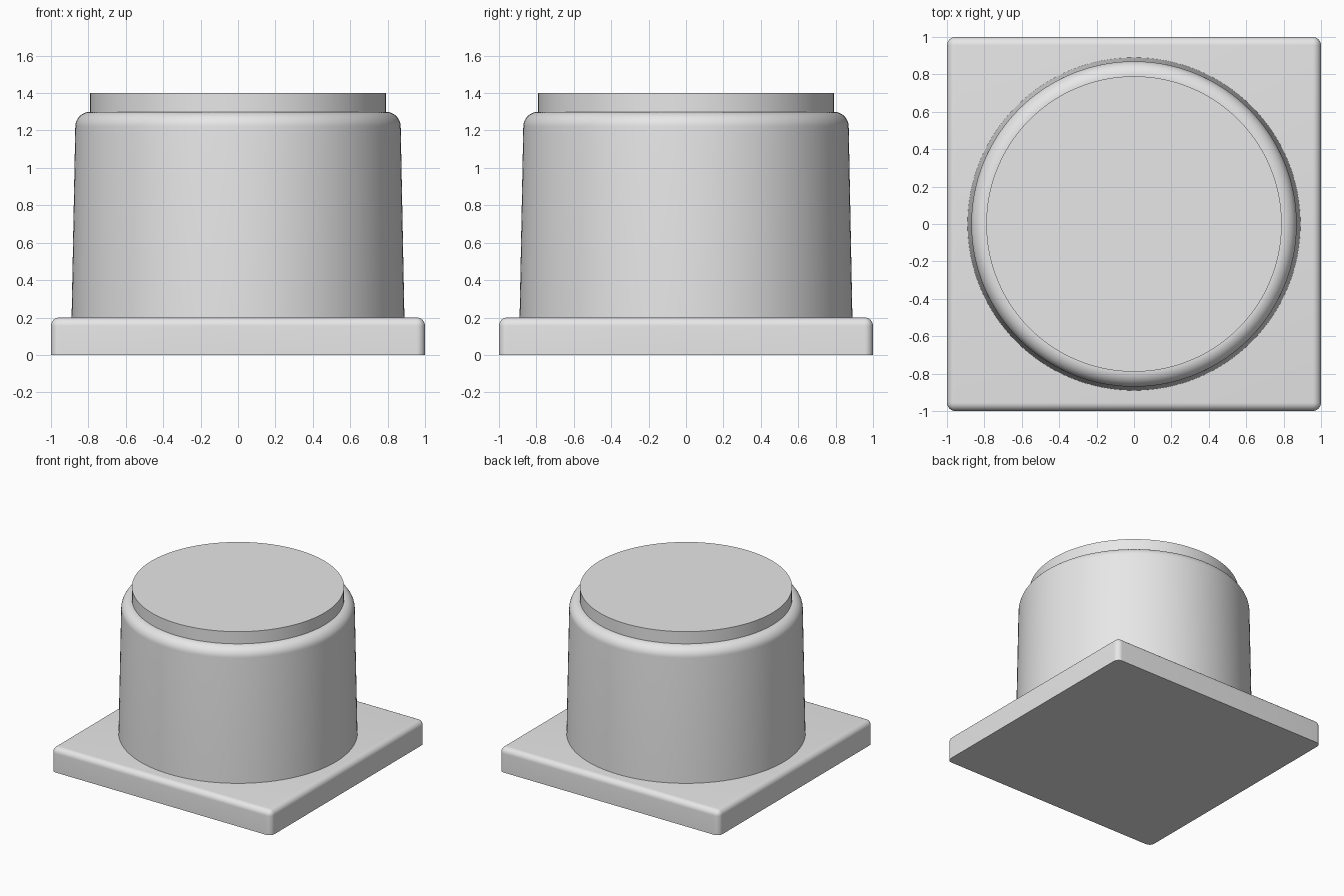
import bpy, bmesh, math

cube = bpy.data.objects.get("Cube")
if cube:
    bpy.data.objects.remove(cube, do_unlink=True)

GREY = (0.8, 0.8, 0.8, 1)
grey = bpy.data.materials.new("light_grey")
grey.use_nodes = True
grey.diffuse_color = GREY
grey.node_tree.nodes["Principled BSDF"].inputs["Base Color"].default_value = GREY


def finish(bm, name):
    bmesh.ops.recalc_face_normals(bm, faces=bm.faces)
    mesh = bpy.data.meshes.new(name)
    bm.to_mesh(mesh)
    bm.free()
    mesh.materials.append(grey)
    obj = bpy.data.objects.new(name, mesh)
    bpy.context.collection.objects.link(obj)
    bpy.ops.object.select_all(action="DESELECT")
    obj.select_set(True)
    bpy.context.view_layer.objects.active = obj
    bpy.ops.object.shade_smooth_by_angle(angle=math.radians(30))
    return obj


def lathe(name, profile, sides=128):
    """Spin a (radius, height) profile around z and close both ends."""
    bm = bmesh.new()
    rings = []
    for r, z in profile:
        rings.append([bm.verts.new((r * math.cos(a), r * math.sin(a), z))
                      for a in (math.tau * i / sides for i in range(sides))])
    for low, high in zip(rings, rings[1:]):
        for i in range(sides):
            j = (i + 1) % sides
            bm.faces.new((low[i], low[j], high[j], high[i]))
    bm.faces.new(rings[0])
    bm.faces.new(rings[-1])
    return finish(bm, name)


# Square base plate: rounded corners and top rim, sharp underside
bm = bmesh.new()
bmesh.ops.create_cube(bm, size=1)
for v in bm.verts:
    v.co = (v.co.x * 2, v.co.y * 2, (v.co.z + 0.5) * 0.2)
rounded = [e for e in bm.edges if max(v.co.z for v in e.verts) > 0.1]
bmesh.ops.bevel(bm, geom=rounded, offset=0.045, segments=8, profile=0.5, affect="EDGES")
finish(bm, "base_plate")

# Tapered drum with a rounded shoulder
FILLET = 0.08
shoulder = [(0.79 + FILLET * math.cos(a), 1.22 + FILLET * math.sin(a))
            for a in (math.pi / 2 * i / 10 for i in range(11))]
lathe("drum_body", [(0.89, 0.19)] + shoulder)

# Flat cap standing on the drum
lathe("top_cap", [(0.79, 1.28), (0.79, 1.4)])
